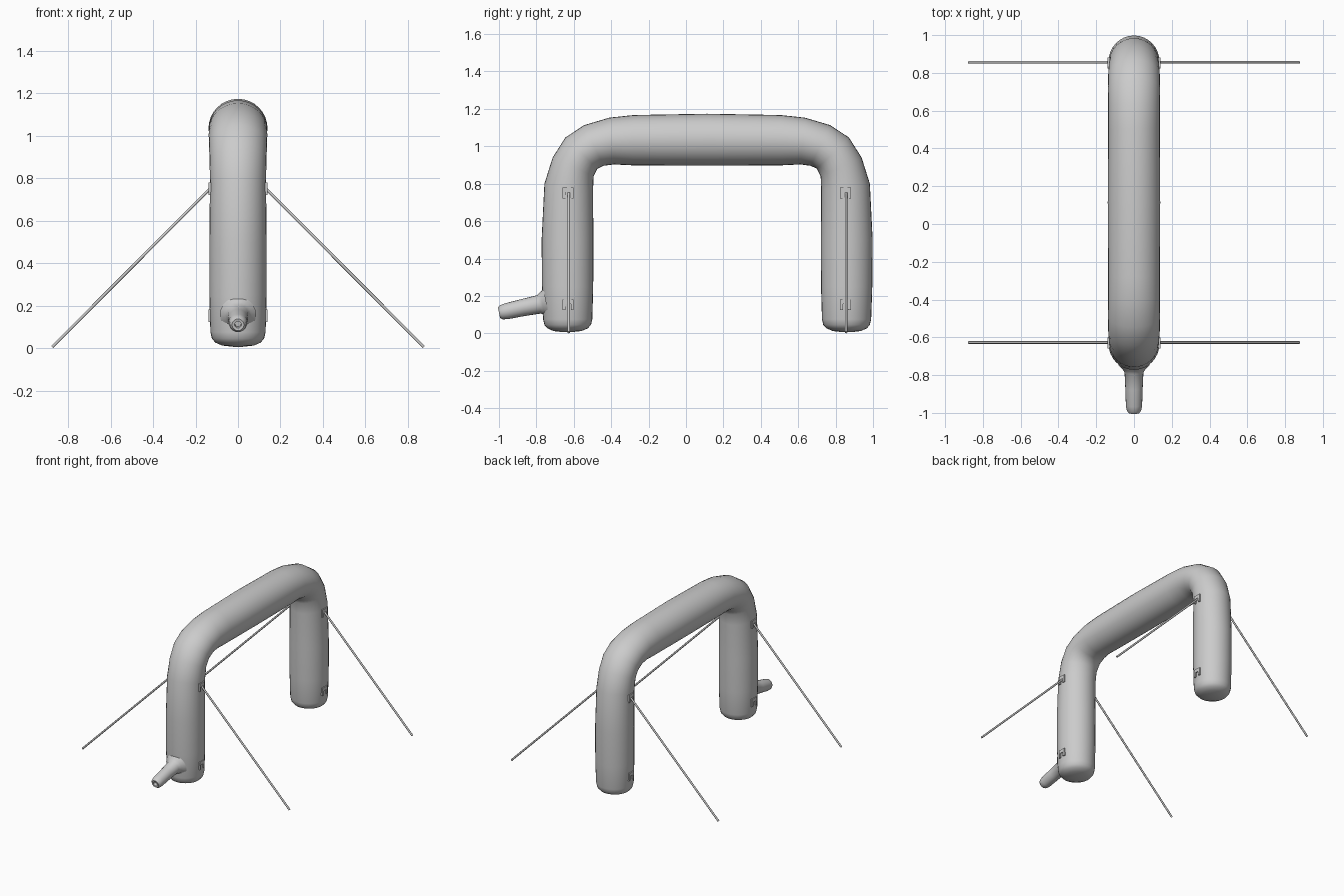
import bpy, bmesh
from math import cos, sin, pi
from mathutils import Vector

if "Cube" in bpy.data.objects:
    bpy.data.objects.remove(bpy.data.objects["Cube"])

MID = 0.113  # the arch is symmetric about this y


def make_object(name, bm, smooth=True):
    bmesh.ops.recalc_face_normals(bm, faces=bm.faces[:])
    me = bpy.data.meshes.new(name)
    bm.to_mesh(me)
    bm.free()
    ob = bpy.data.objects.new(name, me)
    bpy.context.collection.objects.link(ob)
    if smooth:
        bpy.ops.object.select_all(action='DESELECT')
        ob.select_set(True)
        bpy.context.view_layer.objects.active = ob
        bpy.ops.object.shade_smooth_by_angle(angle=0.9)
    return ob


def loft(name, rings, segs):
    """Tube through rings given as (centre, axis_u, axis_v), closed at the ends."""
    bm = bmesh.new()
    loops = []
    for c, u, v in rings:
        loops.append([bm.verts.new(c + u * cos(2 * pi * i / segs) + v * sin(2 * pi * i / segs))
                      for i in range(segs)])
    for a, b in zip(loops, loops[1:]):
        for i in range(segs):
            j = (i + 1) % segs
            bm.faces.new((a[i], a[j], b[j], b[i]))
    bm.faces.new(loops[0])
    bm.faces.new(loops[-1])
    return make_object(name, bm)


# inflated arch: outer (y, z), inner (y, z), half width in x
half = [
    (-0.655, 0.006, -0.615, 0.006, 0.020),
    (-0.708, 0.012, -0.560, 0.012, 0.074),
    (-0.740, 0.026, -0.526, 0.026, 0.107),
    (-0.757, 0.045, -0.508, 0.045, 0.123),
    (-0.764, 0.075, -0.501, 0.075, 0.130),
    (-0.770, 0.250, -0.496, 0.250, 0.135),
    (-0.772, 0.500, -0.495, 0.500, 0.135),
    (-0.757, 0.800, -0.497, 0.760, 0.132),
    (-0.713, 0.940, -0.494, 0.840, 0.134),
    (-0.645, 1.047, -0.474, 0.880, 0.137),
    (-0.545, 1.113, -0.440, 0.896, 0.138),
    (-0.410, 1.153, -0.385, 0.903, 0.137),
    (-0.280, 1.167, -0.280, 0.898, 0.137),
    (MID, 1.174, MID, 0.896, 0.139),
]
profile = half + [(2 * MID - a, b, 2 * MID - c, d, w) for a, b, c, d, w in reversed(half[:-1])]
rings = []
for oy, oz, iy, iz, w in profile:
    o, i = Vector((0, oy, oz)), Vector((0, iy, iz))
    rings.append(((o + i) / 2, (o - i) / 2, Vector((w, 0, 0))))
loft("inflatable_arch", rings, 32)

# blower sleeve with flared root and recessed tip: y, z, radius
sleeve = [(-0.745, 0.158, 0.085), (-0.768, 0.158, 0.062), (-0.785, 0.155, 0.050),
          (-0.87, 0.138, 0.046), (-0.96, 0.118, 0.043), (-0.988, 0.112, 0.038),
          (-1.0, 0.110, 0.028), (-0.998, 0.110, 0.016), (-0.975, 0.115, 0.014)]
tilt = Vector((0, -0.2, 0.98))
loft("blower_sleeve", [(Vector((0, y, z)), Vector((r, 0, 0)), tilt * r)
                       for y, z, r in sleeve], 20)


# anchor tab: inverted U plate on the side of the leg
def anchor_tab(name, side, y, z):
    pts = [(-.029, -.028), (-.029, .03), (.029, .03), (.029, -.028), (.014, -.028),
           (.014, .004), (-.014, .004), (-.014, -.028)]
    bm = bmesh.new()
    f = bm.faces.new([bm.verts.new((side * 0.124, y + a, z + b)) for a, b in pts])
    g = bmesh.ops.extrude_face_region(bm, geom=[f])
    bmesh.ops.translate(bm, vec=(side * 0.015, 0, 0),
                        verts=[v for v in g["geom"] if isinstance(v, bmesh.types.BMVert)])
    make_object(name, bm, smooth=False)


# guy rope from the upper tab to the ground
def guy_rope(name, side, y):
    a, b = Vector((side * 0.128, y, 0.755)), Vector((side * 0.875, y, 0.005))
    u = Vector((0, 1, 0))
    v = (b - a).normalized().cross(u)
    loft(name, [(a, u * .007, v * .007), (b, u * .007, v * .007)], 8)


for leg, y in (("front", -0.63), ("back", 0.853)):
    for label, side in (("left", -1), ("right", 1)):
        anchor_tab(f"{leg}_{label}_upper_tab", side, y, 0.75)
        anchor_tab(f"{leg}_{label}_lower_tab", side, y, 0.152)
        guy_rope(f"{leg}_{label}_guy_rope", side, y + 0.003)
